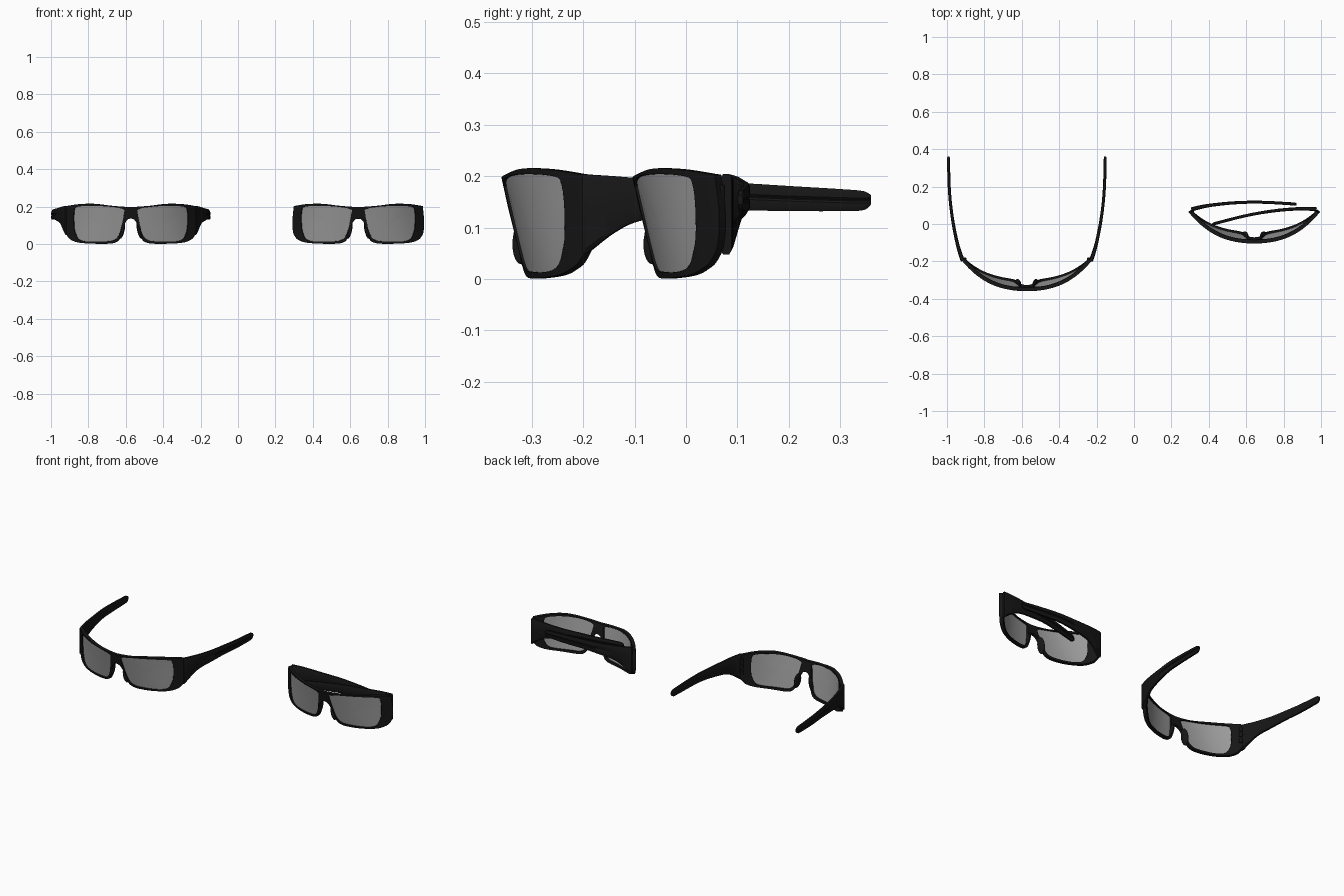
import bpy, bmesh, math
from mathutils import Vector, Matrix

if "Cube" in bpy.data.objects:
    bpy.data.objects.remove(bpy.data.objects["Cube"])

black = bpy.data.materials.new("black_plastic")
black.diffuse_color = (0.008, 0.008, 0.008, 1)
black.use_nodes = True
black.node_tree.nodes["Principled BSDF"].inputs["Base Color"].default_value = black.diffuse_color
lens_grey = bpy.data.materials.new("lens_grey")
lens_grey.diffuse_color = (0.33, 0.33, 0.33, 1)
lens_grey.use_nodes = True
lens_grey.node_tree.nodes["Principled BSDF"].inputs["Base Color"].default_value = lens_grey.diffuse_color

# (sideways, z) half outlines, seen from the front
LENS = [(.04, .185), (.037, .16), (.06, .06), (.09, .022), (.15, .014), (.265, .018),
        (.298, .06), (.306, .12), (.303, .183), (.285, .2), (.2, .204), (.1, .198)]
RIM = [(0, .197), (.1, .204), (.2, .215), (.28, .213), (.345, .203), (.352, .13), (.35, .07), (.34, .042),
       (.32, .022), (.27, .006), (.15, .001), (.085, .008), (.057, .035), (.037, .1), (.02, .129), (0, .137)]
# temple stations: sideways, y, bottom, top, thickness
TEMPLE = [(.342, -.197, .048, .204, .02), (.347, -.185, .056, .203, .022), (.362, -.14, .09, .2, .02),
          (.375, -.09, .113, .196, .018), (.393, 0, .125, .19, .017), (.407, .1, .133, .187, .016),
          (.415, .2, .132, .181, .016), (.418, .3, .132, .175, .016), (.419, .345, .134, .171, .016),
          (.419, .36, .145, .163, .011)]
CENTRE = Vector((.175, .108))


def spline(pts, n, closed=False):
    pts = [Vector(p) for p in pts]
    m, out = len(pts), []
    for i in range(m if closed else m - 1):
        get = (lambda k: pts[k % m]) if closed else (lambda k: pts[max(0, min(m - 1, k))])
        a, b, c, d = (get(i + k) for k in (-1, 0, 1, 2))
        for j in range(n):
            t = j / n
            out.append(.5 * (2 * b + (c - a) * t + (2 * a - 5 * b + 4 * c - d) * t * t
                             + (3 * b - a - 3 * c + d) * t ** 3))
    return out if closed else out + [pts[-1]]


def wrap(u, z, depth):
    """Put a flat front-view point on the curved, tilted front shell."""
    y = -.362 + u * u + 3.1 * u ** 4 + .22 * (.21 - z) * max(0, 1 - (u / .35) ** 2)
    slope = 2 * u + 12.4 * u ** 3
    k = depth / math.hypot(1, slope)
    return Vector((u - k * slope, y + k, z))


def hit(loop, direction):
    """Where a ray from the lens centre meets the loop."""
    for a, b in zip(loop, loop[1:] + loop[:1]):
        e, w = b - a, a - CENTRE
        den = direction.x * e.y - direction.y * e.x
        if abs(den) < 1e-12:
            continue
        t = (w.x * e.y - w.y * e.x) / den
        s = (w.x * direction.y - w.y * direction.x) / den
        if t > 0 and -1e-6 <= s <= 1 + 1e-6:
            return CENTRE + direction * t
    return CENTRE


def finish(bm, name, mat, place, bevel=0):
    bmesh.ops.remove_doubles(bm, verts=bm.verts, dist=1e-5)
    bmesh.ops.recalc_face_normals(bm, faces=bm.faces)
    bmesh.ops.transform(bm, matrix=place, verts=bm.verts)
    me = bpy.data.meshes.new(name)
    bm.to_mesh(me)
    bm.free()
    ob = bpy.data.objects.new(name, me)
    bpy.context.collection.objects.link(ob)
    me.materials.append(mat)
    if bevel:
        mod = ob.modifiers.new("soft_edges", 'BEVEL')
        mod.width, mod.segments, mod.limit_method, mod.angle_limit = bevel, 2, 'ANGLE', math.radians(40)
    bpy.ops.object.select_all(action='DESELECT')
    ob.select_set(True)
    bpy.context.view_layer.objects.active = ob
    bpy.ops.object.shade_smooth_by_angle(angle=math.radians(35))
    return ob


def loft(bm, rows, closed_rows=False, cap=False, skip=None):
    vs = [[bm.verts.new(p) for p in r] for r in rows]
    n = len(vs[0])
    for i in range(len(vs) if closed_rows else len(vs) - 1):
        a, b = vs[i], vs[(i + 1) % len(vs)]
        for j in range(n):
            q = (a[j], a[(j + 1) % n], b[(j + 1) % n], b[j])
            if skip and all(skip(v.co) for v in q):
                continue
            bm.faces.new(q)
    if cap:
        bm.faces.new(vs[0])
        bm.faces.new(vs[-1])


lens_loop = spline(LENS, 8, True)
rim_loop = spline(RIM[:5], 7)[:-1] + spline(RIM[4:], 6)
# extra points along the bridge centre line
rim_loop += [Vector((0, z)) for z in (.152, .167, .182)]


def front_frame(place):
    bm = bmesh.new()
    for side in (1, -1):
        rows = []
        for p in rim_loop:
            q = hit(lens_loop, (p - CENTRE).normalized())
            steps = [q.lerp(p, k / 3) for k in range(4)]
            row = [wrap(s.x, s.y, 0) for s in steps] + [wrap(s.x, s.y, .02) for s in reversed(steps)]
            rows.append([Vector((v.x * side, v.y, v.z)) for v in row])
        loft(bm, rows, closed_rows=True, skip=lambda c: abs(c.x) < 1e-6)
    finish(bm, "front_frame", black, place, .004)


def lens(side, place):
    bm = bmesh.new()
    rows = []
    rings = [.04, .25, .5, .75, 1.01]
    for depth, ks in ((.005, rings), (.01, rings[::-1])):
        for k in ks:
            ring = [CENTRE.lerp(p, k) for p in lens_loop]
            rows.append([wrap(p.x, p.y, depth) * 1 for p in ring])
    for r in rows:
        for v in r:
            v.x *= side
    loft(bm, rows, cap=True)
    finish(bm, "lens", lens_grey, place)


def temple(side, place):
    bm = bmesh.new()
    path = spline(TEMPLE, 5)
    rows = []
    for i, s in enumerate(path):
        a, b = path[max(0, i - 1)], path[min(len(path) - 1, i + 1)]
        t = Vector((b[0] - a[0], b[1] - a[1])).normalized()
        nx, ny = t.y, -t.x
        h, mid, w = (s[3] - s[2]) / 2, (s[3] + s[2]) / 2, s[4] / 2
        g = .003 * min(1, max(0, (s[1] + .1) / .1))  # shallow groove along the outside
        prof = [(-.6 * w, -h), (.6 * w, -h), (w, -h + .007), (w, -.005), (w - g, -.001), (w - g, .001),
                (w, .005), (w, h - .007), (.6 * w, h), (-.6 * w, h), (-w, h - .007), (-w, -h + .007)]
        rows.append([Vector((side * (s[0] + o * nx), s[1] + o * ny, mid + z)) for o, z in prof])
    loft(bm, rows, cap=True)
    finish(bm, "temple", black, place)


def hinge(side, place):
    bm = bmesh.new()
    for z in (.1, .135, .17):
        bmesh.ops.create_cone(bm, cap_ends=True, segments=14, radius1=.009, radius2=.009, depth=.026,
                              matrix=Matrix.Translation((side * .33, -.188, z)))
    finish(bm, "hinge", black, place)


def nose_pad(side, place):
    bm = bmesh.new()
    m = (Matrix.Translation((side * .046, -.316, .075)) @ Matrix.Rotation(side * -.35, 4, 'Z')
         @ Matrix.Rotation(side * .22, 4, 'Y').inverted() @ Matrix.Diagonal((.011, .023, .048, 1)))
    bmesh.ops.create_uvsphere(bm, u_segments=16, v_segments=10, radius=1, matrix=m)
    finish(bm, "nose_pad", black, place)


def glasses(x, y, fold_left, fold_right):
    place = Matrix.Translation((x, y, 0))
    front_frame(place)
    for side, angle in ((-1, fold_left), (1, fold_right)):
        pivot = Matrix.Translation((side * .33, -.19, 0))
        turn = pivot @ Matrix.Rotation(math.radians(angle), 4, 'Z') @ pivot.inverted()
        lens(side, place)
        temple(side, place @ turn)
        hinge(side, place)
        nose_pad(side, place)


# open pair on the left, folded pair on the right
glasses(-.573, 0, 0, 0)
glasses(.643, .255, -95, 106)
